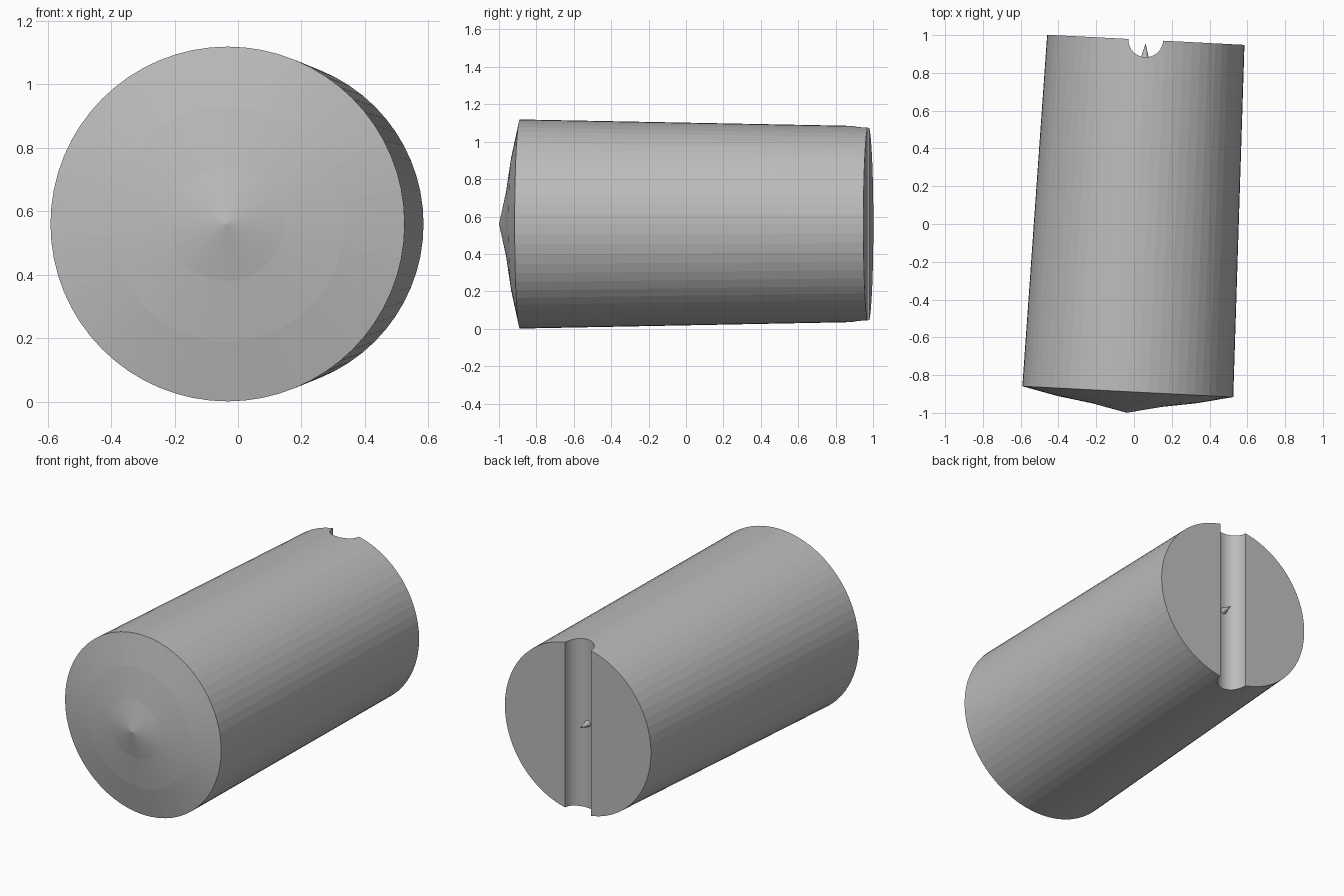
import bpy, bmesh, math
from mathutils import Matrix

default = bpy.data.objects.get("Cube")
if default:
    bpy.data.objects.remove(default, do_unlink=True)

SIDES = 64
CENTRE_Z = 0.56
TILT = math.radians(2.93)

grey = bpy.data.materials.new("plain grey")
colour = (0.5, 0.5, 0.5, 1)
grey.diffuse_color = colour
grey.use_nodes = True
grey.node_tree.nodes["Principled BSDF"].inputs["Base Color"].default_value = colour


def lathe(name, profile, sides, matrix):
    """Turn (radius, distance) points around the local y axis; zero radius makes a tip."""
    bm = bmesh.new()
    rings = []
    for r, y in profile:
        if r == 0:
            rings.append([bm.verts.new((0, y, 0))] * sides)
        else:
            turns = [math.tau * i / sides for i in range(sides)]
            rings.append([bm.verts.new((r * math.sin(a), y, r * math.cos(a))) for a in turns])
    for low, high in zip(rings, rings[1:]):
        for i in range(sides):
            j = (i + 1) % sides
            corners = dict.fromkeys((low[i], low[j], high[j], high[i]))
            bm.faces.new(list(corners))
    for ring in (rings[0], rings[-1]):
        if ring[0] is not ring[1]:
            bm.faces.new(ring)
    bmesh.ops.recalc_face_normals(bm, faces=bm.faces)
    mesh = bpy.data.meshes.new(name)
    bm.to_mesh(mesh)
    bm.free()
    mesh.materials.append(grey)
    obj = bpy.data.objects.new(name, mesh)
    obj.matrix_world = matrix
    bpy.context.collection.objects.link(obj)
    return obj


# Tapered body with a shallow domed nose ending in a small cone
frame = Matrix.Translation((0.0625, 0.975, CENTRE_Z)) @ Matrix.Rotation(-TILT, 4, "Z")
nose = -1.865
body = lathe("body", [(0, nose - 0.112), (0.18, nose - 0.072), (0.37, nose - 0.042),
                      (0.559, nose), (0.523, 0)], SIDES, frame)

# Round-bottomed groove running vertically across the back
cutter = lathe("groove_cutter", [(0.092, -1), (0.092, 1)], 48,
               frame @ Matrix.Rotation(math.pi / 2, 4, "X"))
cutter.hide_render = True
groove = body.modifiers.new("groove", "BOOLEAN")
groove.operation = "DIFFERENCE"
groove.solver = "EXACT"
groove.object = cutter
bpy.context.view_layer.objects.active = body
bpy.ops.object.modifier_apply(modifier=groove.name)
bpy.data.objects.remove(cutter, do_unlink=True)

# Tiny spike standing in the middle of the groove
lathe("groove_spike", [(0.021, -0.096), (0, -0.018)], 16, frame)
